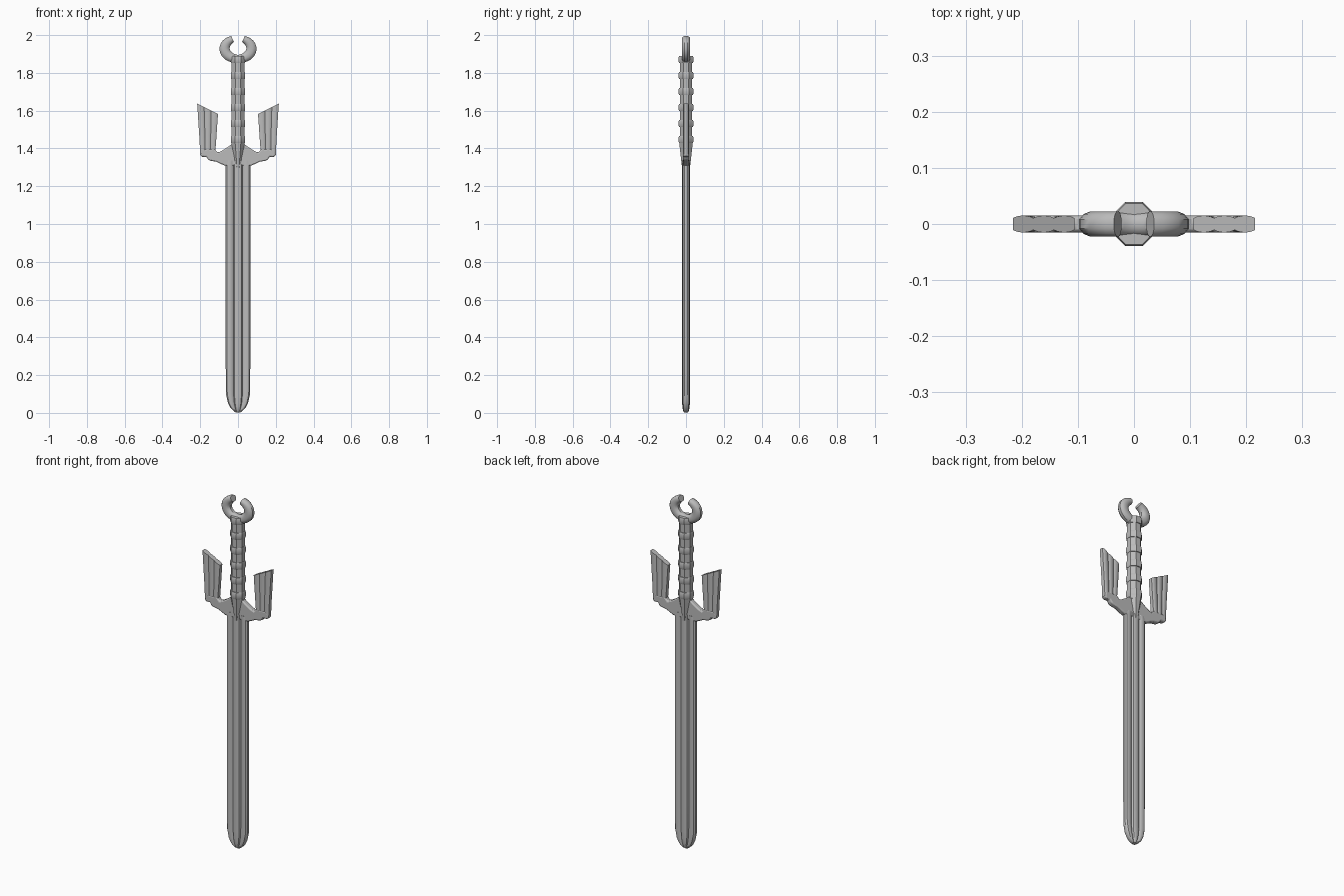
import bpy, bmesh, math
from mathutils import Vector

if "Cube" in bpy.data.objects:
    bpy.data.objects.remove(bpy.data.objects["Cube"])

# One steel colour
steel = bpy.data.materials.new("grey steel")
steel.use_nodes = True
GREY = (0.5, 0.5, 0.5, 1)
steel.diffuse_color = GREY
steel.node_tree.nodes["Principled BSDF"].inputs["Base Color"].default_value = GREY


def finish(name, bm, angle=35):
    bmesh.ops.recalc_face_normals(bm, faces=bm.faces)
    mesh = bpy.data.meshes.new(name)
    bm.to_mesh(mesh)
    bm.free()
    mesh.materials.append(steel)
    ob = bpy.data.objects.new(name, mesh)
    bpy.context.collection.objects.link(ob)
    bpy.ops.object.select_all(action='DESELECT')
    ob.select_set(True)
    bpy.context.view_layer.objects.active = ob
    bpy.ops.object.shade_smooth_by_angle(angle=math.radians(angle))
    return ob


def loft(name, rings, angle=35):
    """Skin a list of closed rings and cap both ends."""
    bm = bmesh.new()
    rows = [[bm.verts.new(p) for p in ring] for ring in rings]
    for a, b in zip(rows, rows[1:]):
        for i in range(len(a)):
            j = (i + 1) % len(a)
            bm.faces.new((a[i], a[j], b[j], b[i]))
    bm.faces.new(rows[0])
    bm.faces.new(rows[-1])
    return finish(name, bm, angle)


def four_way(quarter):
    """Mirror a quarter section (from +x edge to the +y axis) all round."""
    half = quarter + [(-x, y) for x, y in reversed(quarter) if x > 0]
    return half + [(-x, -y) for x, y in half]


# Blade: raised spine, a groove either side, rounded edges and tip
section = four_way([(0.065, 0.007), (0.058, 0.015), (0.045, 0.018),
                    (0.031, 0.015), (0.024, 0.009), (0.019, 0.017), (0.008, 0.021)])
stations = [(0.003, 0.2, 0.5), (0.012, 0.4, 0.75), (0.03, 0.64, 0.9),
            (0.055, 0.83, 1), (0.1, 0.98, 1), (0.25, 1, 1), (1.31, 1, 1), (1.335, 0.9, 1)]
loft("blade", [[(x * sx, y * sy, z) for x, y in section] for z, sx, sy in stations])

# Collar: wedge widening from the blade spine up to the grip
octagon = four_way([(1, 0.42), (0.42, 1)])
loft("collar", [[(x * w, y * d, z) for x, y in octagon]
                for z, w, d in [(1.29, 0.014, 0.02), (1.35, 0.022, 0.027), (1.43, 0.036, 0.036)]])

# Grip core with evenly spaced raised bands
loft("grip", [[(x * 0.034, y * 0.032, z) for x, y in octagon] for z in (1.41, 1.88)])
for n in range(6):
    zc = 1.448 + n * 0.0845
    loft(f"grip_band_{n + 1}",
         [[(x * 0.038 * s, y * 0.039 * s, zc + dz) for x, y in octagon]
          for dz, s in [(-0.019, 0.93), (-0.012, 1), (0.012, 1), (0.019, 0.93)]])

# Pommel: open ring, thinning towards the gap at the top
rings = []
STEPS = 28
for i in range(STEPS + 1):
    t = i / STEPS
    a = math.radians(66 - 312 * t)
    taper = abs(2 * t - 1)
    half = 0.028 - 0.008 * taper ** 4
    out = Vector((math.cos(a), 0, math.sin(a)))
    centre = Vector((0.071 * out.x, 0, 1.929 + 0.055 * out.z))
    rings.append([centre + out * (u * half * (0.75 + 0.25 * abs(out.x))) + Vector((0, v * 0.022, 0))
                  for u, v in four_way([(1, 0.35), (0.7, 0.8), (0.3, 1)])])
loft("pommel_ring", rings)

# Guard arm outline, from the collar out to the foot of the prong
arm = [(0, 1.42), (0.037, 1.42), (0.065, 1.4), (0.09, 1.385), (0.108, 1.378), (0.122, 1.395),
       (0.195, 1.395), (0.2, 1.362), (0.188, 1.355), (0.167, 1.356), (0.16, 1.343),
       (0.147, 1.335), (0.115, 1.33), (0.09, 1.318), (0.07, 1.309), (0, 1.309)]

for side, sign in (("left", 1), ("right", -1)):
    bm = bmesh.new()
    face = bm.faces.new([bm.verts.new((sign * x, -0.015, z)) for x, z in arm])
    new = bmesh.ops.extrude_face_region(bm, geom=[face])["geom"]
    bmesh.ops.translate(bm, vec=(0, 0.03, 0), verts=[g for g in new if isinstance(g, bmesh.types.BMVert)])
    ob = finish(side + "_guard_arm", bm)
    bev = ob.modifiers.new("soft edges", 'BEVEL')
    bev.width = 0.006
    bev.segments = 2
    bev.limit_method = 'ANGLE'
    bev.angle_limit = math.radians(60)

    # Upright prong: three shallow lengthwise lobes, slanted top
    N = 18
    front = [(i / N, 0.0105 + 0.0045 * abs(math.sin(3 * math.pi * i / N)) ** 0.7) for i in range(N + 1)]
    outline = front + [(u, -y) for u, y in reversed(front)]
    rows = []
    for x_in, z_in, x_out, z_out in [(0.12, 1.385, 0.2, 1.365), (0.115, 1.45, 0.204, 1.45),
                                     (0.106, 1.582, 0.216, 1.638)]:
        rows.append([(sign * (x_in + (x_out - x_in) * u), y, z_in + (z_out - z_in) * u)
                     for u, y in outline])
    loft(side + "_prong", rows)
